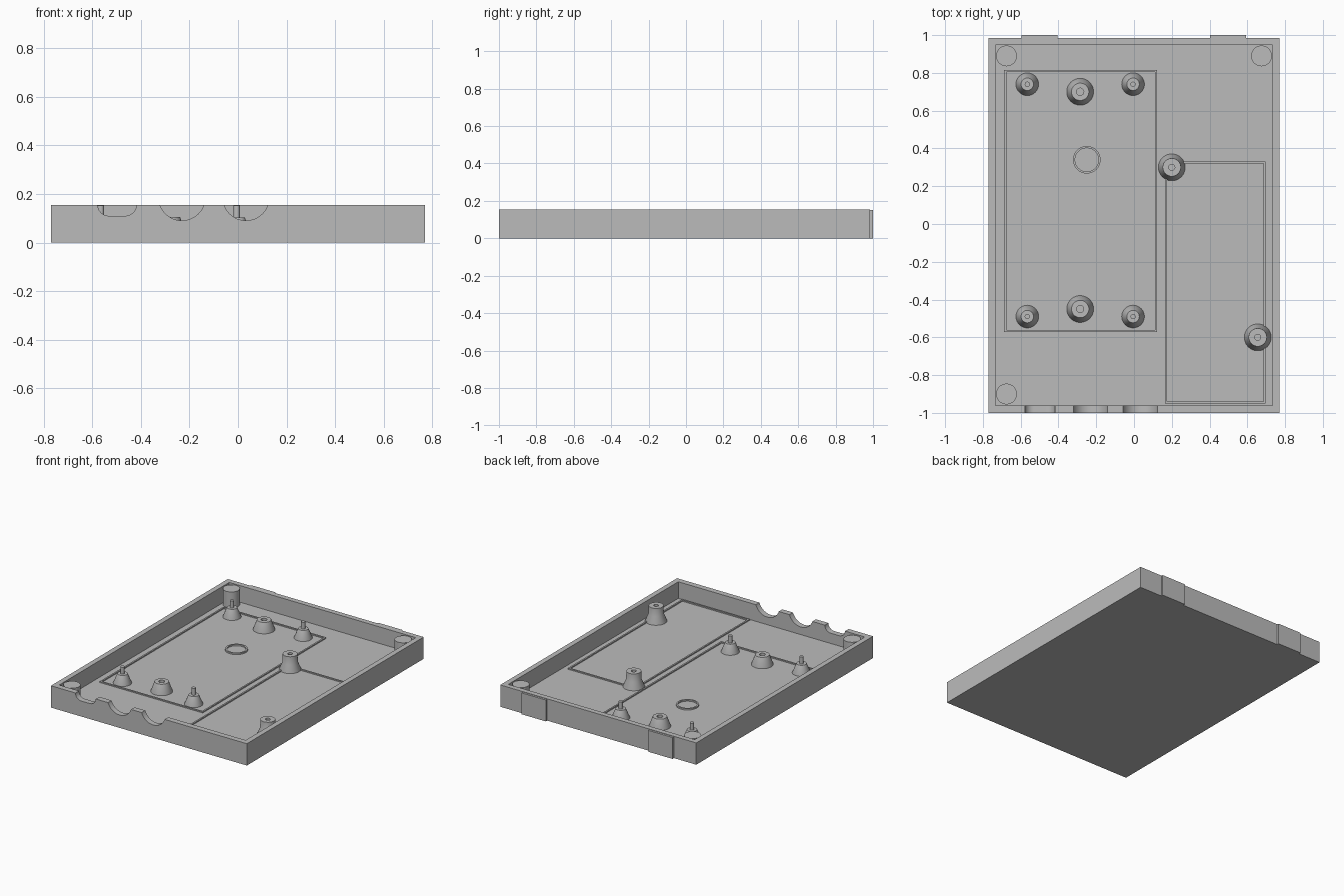
import bpy, bmesh, math

if "Cube" in bpy.data.objects:
    bpy.data.objects.remove(bpy.data.objects["Cube"], do_unlink=True)

GREY = (0.5, 0.5, 0.5, 1)
plastic = bpy.data.materials.new("grey plastic")
plastic.use_nodes = True
plastic.diffuse_color = GREY
plastic.node_tree.nodes["Principled BSDF"].inputs["Base Color"].default_value = GREY

FLOOR, TOP = 0.037, 0.155
SINK = FLOOR - 0.005


def finish(name, bm, smooth=False):
    bmesh.ops.recalc_face_normals(bm, faces=bm.faces)
    mesh = bpy.data.meshes.new(name)
    bm.to_mesh(mesh)
    bm.free()
    obj = bpy.data.objects.new(name, mesh)
    bpy.context.collection.objects.link(obj)
    mesh.materials.append(plastic)
    bpy.ops.object.select_all(action="DESELECT")
    obj.select_set(True)
    bpy.context.view_layer.objects.active = obj
    if smooth:
        bpy.ops.object.shade_smooth_by_angle(angle=math.radians(35))
    return obj


def box(name, x, y, z):
    bm = bmesh.new()
    bmesh.ops.create_cube(bm, size=1)
    for v in bm.verts:
        v.co = [lo if c < 0 else hi for c, (lo, hi) in zip(v.co, (x, y, z))]
    return finish(name, bm)


def lathe(name, x, y, profile, closed=False, sides=48):
    """Spin (radius, height) points about a vertical axis, capping open ends."""
    bm = bmesh.new()
    turns = [2 * math.pi * i / sides for i in range(sides)]
    rings = [[bm.verts.new((x + r * math.cos(a), y + r * math.sin(a), z)) for a in turns]
             for r, z in profile]
    pairs = list(zip(rings, rings[1:]))
    if closed:
        pairs.append((rings[-1], rings[0]))
    else:
        bm.faces.new(rings[0])
        bm.faces.new(rings[-1])
    for a, b in pairs:
        for i in range(sides):
            j = (i + 1) % sides
            bm.faces.new((a[i], a[j], b[j], b[i]))
    return finish(name, bm, True)


def frame(name, x, y, width=0.011):
    """Thin raised rectangular outline on the floor."""
    bm = bmesh.new()
    loops = []
    for inset, z in ((0, SINK), (0, FLOOR + 0.008), (width, FLOOR + 0.008), (width, SINK)):
        x0, x1, y0, y1 = x[0] + inset, x[1] - inset, y[0] + inset, y[1] - inset
        loops.append([bm.verts.new((px, py, z))
                      for px, py in ((x0, y0), (x1, y0), (x1, y1), (x0, y1))])
    for a, b in zip(loops, loops[1:] + loops[:1]):
        for i in range(4):
            j = (i + 1) % 4
            bm.faces.new((a[i], a[j], b[j], b[i]))
    return finish(name, bm)


def slot_cutter(name, centre, half_flat, radius, z):
    """Stadium-shaped prism running through the front wall."""
    bm = bmesh.new()
    points = []
    for i in range(50):
        a = -math.pi / 2 + 2 * math.pi * (i if i < 25 else i - 1) / 48
        side = half_flat if i < 25 else -half_flat
        points.append((centre + side + radius * math.cos(a), z + radius * math.sin(a)))
    face = bm.faces.new([bm.verts.new((px, -1.05, pz)) for px, pz in points])
    new = bmesh.ops.extrude_face_region(bm, geom=[face])["geom"]
    bmesh.ops.translate(bm, vec=(0, 0.13, 0),
                        verts=[g for g in new if isinstance(g, bmesh.types.BMVert)])
    bmesh.ops.remove_doubles(bm, verts=bm.verts, dist=0.0001)
    return finish(name, bm)


# Tray: hollowed block with three cable notches in the front wall
tray = box("tray", (-0.77, 0.77), (-1, 0.985), (0, TOP))
cutters = [
    box("cavity_cutter", (-0.733, 0.733), (-0.96, 0.948), (FLOOR, 0.4)),
    slot_cutter("slot_cutter", -0.498, 0.033, 0.047, TOP + 0.002),
    slot_cutter("left_notch_cutter", -0.231, 0, 0.096, 0.187),
    slot_cutter("right_notch_cutter", 0.033, 0, 0.096, 0.187),
]
bpy.context.view_layer.objects.active = tray
for cutter in cutters:
    cutter.hide_render = True
    mod = tray.modifiers.new("cut", "BOOLEAN")
    mod.operation = "DIFFERENCE"
    mod.solver = "EXACT"
    mod.object = cutter
    bpy.ops.object.modifier_apply(modifier=mod.name)
    bpy.data.objects.remove(cutter, do_unlink=True)
tray.select_set(True)
bpy.ops.object.shade_smooth_by_angle(angle=math.radians(30))

# Pads on the back wall
box("right_back_pad", (-0.595, -0.405), (0.98, 1), (0, 0.152))
box("left_back_pad", (0.402, 0.592), (0.98, 1), (0, 0.152))

# Round posts in three corners
for x, y in ((-0.675, 0.89), (0.675, 0.89), (-0.675, -0.9)):
    lathe("corner_post", x, y, [(0.055, SINK), (0.055, 0.15)])

# Board outlines and the ring on the floor
frame("large_board_outline", (-0.687, 0.123), (-0.572, 0.815))
frame("small_board_outline", (0.164, 0.696), (-0.95, 0.332))
lathe("floor_ring", -0.25, 0.34, [(0.073, SINK), (0.073, FLOOR + 0.01),
                                  (0.062, FLOOR + 0.01), (0.062, SINK)], closed=True)

# Conical standoffs with locating pins
for x in (-0.565, -0.005):
    for y in (0.74, -0.49):
        lathe("pin_standoff", x, y, [(0.06, SINK), (0.06, FLOOR), (0.033, 0.103),
                                     (0.0135, 0.103), (0.0135, 0.152)])

# Short conical standoffs with screw holes
for y in (0.7, -0.45):
    lathe("short_standoff", -0.285, y, [(0.071, SINK), (0.071, FLOOR), (0.046, 0.106),
                                        (0.019, 0.106), (0.019, 0.05)])

# Tall flared standoffs with screw holes
for x, y in ((0.2, 0.3), (0.655, -0.6)):
    lathe("tall_standoff", x, y, [(0.071, SINK), (0.071, FLOOR), (0.05, 0.088),
                                  (0.048, 0.146), (0.016, 0.146), (0.016, 0.05)])
